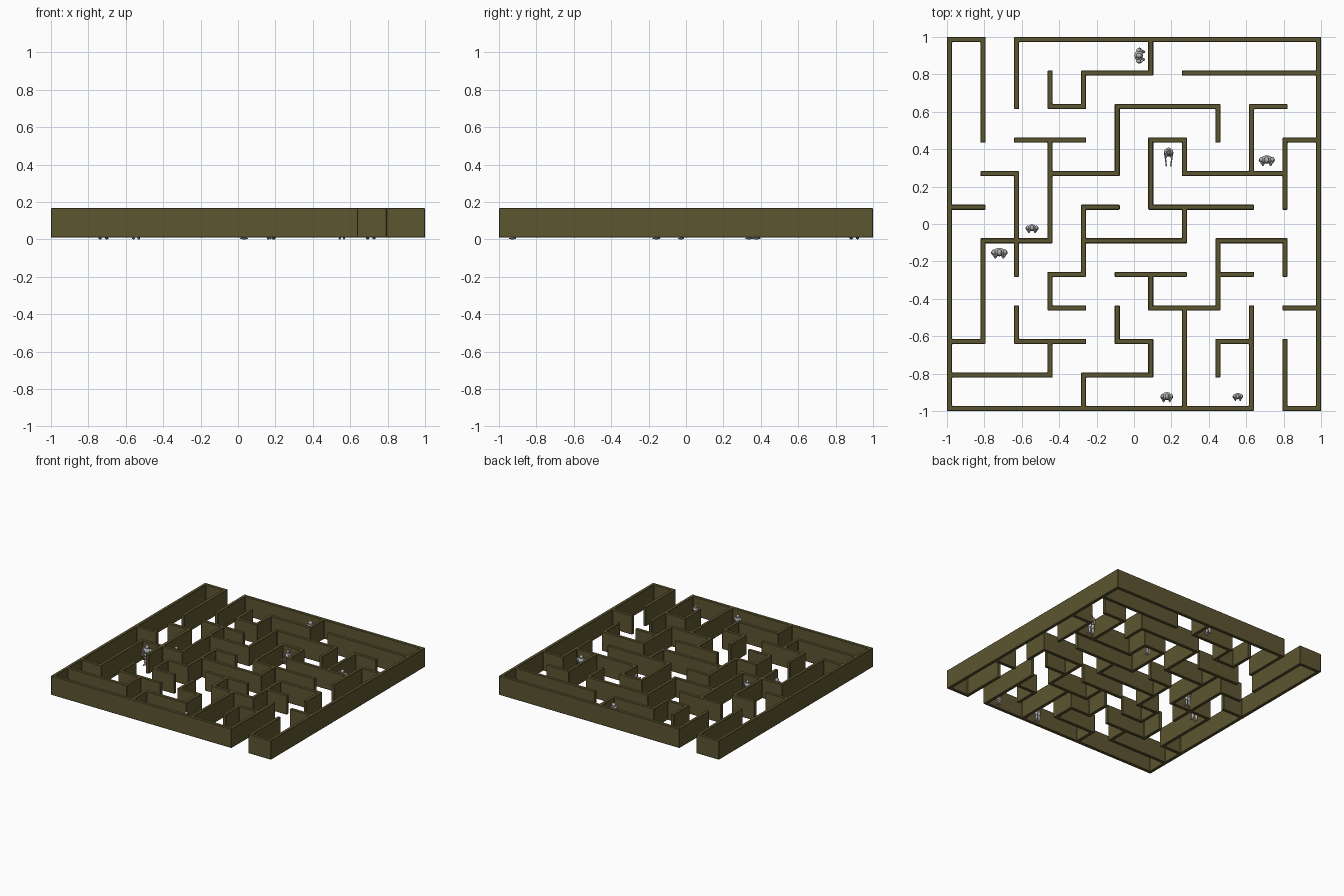
import bpy, bmesh, math
from mathutils import Matrix, Vector

if "Cube" in bpy.data.objects:
    bpy.data.objects.remove(bpy.data.objects["Cube"])

N, T = 11, 0.027                      # cells per side, wall thickness
PITCH = (2 - T) / N
Z0, Z1 = 0.009, 0.167


def material(name, rgb):
    m = bpy.data.materials.new(name)
    m.diffuse_color = (*rgb, 1)
    m.use_nodes = True
    m.node_tree.nodes["Principled BSDF"].inputs["Base Color"].default_value = m.diffuse_color
    return m


hedge = material("olive wall", (0.108, 0.092, 0.030))
stone = material("grey stone", (0.45, 0.45, 0.45))

# Wall runs on the maze lines: line index -> "start-end" spans
ROWS = {11: "0-1 2-11", 10: "4-6 7-11", 9: "3-4 5-8 9-10", 8: "2-4 6-7 10-11",
        7: "1-2 3-5 7-10", 6: "0-1 4-5 6-9", 5: "1-3 4-7 8-10", 4: "3-4 5-7 8-9",
        3: "3-4 6-8 10-11", 2: "0-1 2-4 5-6 8-9", 1: "0-3 4-6", 0: "0-9 10-11"}
COLS = {0: "0-11", 1: "2-5 8-11", 2: "2-3 4-7 9-11", 3: "1-2 3-4 5-8 9-10",
        4: "0-1 4-6 9-10", 5: "2-3 7-9", 6: "1-2 3-4 6-8 10-11", 7: "0-3 5-6 7-8",
        8: "1-2 3-5 8-9", 9: "0-3 7-9", 10: "0-2 4-5 6-8", 11: "0-11"}

# Mark filled squares on a grid of alternating thin posts and wide spans
filled = set()
for table, vertical in ((ROWS, False), (COLS, True)):
    for line, spans in table.items():
        for span in spans.split():
            a, b = map(int, span.split("-"))
            for k in range(2 * a, 2 * b + 1):
                filled.add((2 * line, k) if vertical else (k, 2 * line))


def edge(k):
    return -1 + (k // 2) * PITCH + (k % 2) * T


# Walls: one clean shell with only the exposed faces
bm = bmesh.new()
cache = {}


def vert(i, j, z):
    if (i, j, z) not in cache:
        cache[i, j, z] = bm.verts.new((edge(i), edge(j), z))
    return cache[i, j, z]


for i, j in sorted(filled):
    ring = [(i, j), (i + 1, j), (i + 1, j + 1), (i, j + 1)]
    bm.faces.new([vert(*p, Z1) for p in ring])
    bm.faces.new([vert(*p, Z0) for p in reversed(ring)])
    for k, step in enumerate(((0, -1), (1, 0), (0, 1), (-1, 0))):
        if (i + step[0], j + step[1]) not in filled:
            p, q = ring[k], ring[(k + 1) % 4]
            bm.faces.new([vert(*p, Z0), vert(*q, Z0), vert(*q, Z1), vert(*p, Z1)])
bmesh.ops.dissolve_limit(bm, angle_limit=0.01, verts=bm.verts, edges=bm.edges)
me = bpy.data.meshes.new("maze_walls")
bm.to_mesh(me)
bm.free()
me.materials.append(hedge)
walls = bpy.data.objects.new("maze_walls", me)
bpy.context.collection.objects.link(walls)
bev = walls.modifiers.new("soft edges", "BEVEL")
bev.width, bev.segments, bev.limit_method = 0.003, 1, "ANGLE"


def limb(bm, a, b, r0, r1, flat=1.0):
    """Tapered round bar from a to b."""
    a, b = Vector(a), Vector(b)
    rot = (b - a).to_track_quat("Z", "Y").to_matrix().to_4x4()
    m = Matrix.Translation((a + b) / 2) @ Matrix.Diagonal((1, flat, 1, 1)) @ rot
    bmesh.ops.create_cone(bm, cap_ends=True, segments=10, radius1=r0, radius2=r1,
                          depth=(b - a).length, matrix=m)


def ball(bm, c, size):
    m = Matrix.Translation(c) @ Matrix.Diagonal((*size, 1))
    bmesh.ops.create_uvsphere(bm, u_segments=12, v_segments=8, radius=1, matrix=m)


def statue(name, x, y, width, depth, height, turn, reach):
    """Standing stone figure, one unit tall before scaling, facing -y."""
    bm = bmesh.new()
    for s in (-1, 1):
        ball(bm, (s * 0.1, -0.04, 0.03), (0.055, 0.11, 0.03))                 # foot
        limb(bm, (s * 0.1, 0.01, 0.02), (s * 0.09, 0, 0.28), 0.045, 0.065)    # shin
        limb(bm, (s * 0.09, 0, 0.27), (s * 0.075, 0, 0.52), 0.06, 0.085)      # thigh
        ball(bm, (s * 0.17, 0, 0.79), (0.07, 0.07, 0.06))                     # shoulder
        elbow = (s * 0.21, -0.02, 0.6)
        limb(bm, (s * 0.18, 0, 0.79), elbow, 0.055, 0.045)                    # upper arm
        hand = (s * 0.12, -0.14 - reach, 0.52 + reach * 0.5)
        limb(bm, elbow, hand, 0.045, 0.03)                                    # forearm
        ball(bm, hand, (0.04, 0.04, 0.04))
    limb(bm, (0, 0, 0.46), (0, 0, 0.62), 0.16, 0.13, 0.65)                    # hips
    limb(bm, (0, 0, 0.61), (0, 0, 0.83), 0.13, 0.18, 0.65)                    # chest
    limb(bm, (0, 0, 0.8), (0, 0, 0.9), 0.06, 0.05)                            # neck
    ball(bm, (0, -0.01, 0.915), (0.075, 0.09, 0.085))                         # head
    m = (Matrix.Translation((x, y, 0)) @ Matrix.Rotation(math.radians(turn), 4, "Z")
         @ Matrix.Diagonal((width / 0.5, depth / (0.28 + reach), height, 1)))
    bm.transform(m)
    me = bpy.data.meshes.new(name)
    bm.to_mesh(me)
    bm.free()
    me.materials.append(stone)
    me.shade_smooth()
    bpy.context.collection.objects.link(bpy.data.objects.new(name, me))


# Statues: x, y, width, depth, height, turn, arm reach
for n, spec in enumerate([
        (0.025, 0.90, 0.085, 0.055, 0.165, 90, 0), (0.185, 0.385, 0.05, 0.10, 0.165, 0, 0.2),
        (0.71, 0.345, 0.085, 0.055, 0.162, 0, 0), (-0.545, -0.02, 0.07, 0.045, 0.155, 0, 0),
        (-0.72, -0.15, 0.088, 0.055, 0.167, 0, 0), (0.175, -0.92, 0.068, 0.052, 0.155, 0, 0),
        (0.555, -0.92, 0.055, 0.042, 0.13, 0, 0)]):
    statue(f"statue_{n + 1}", *spec)
